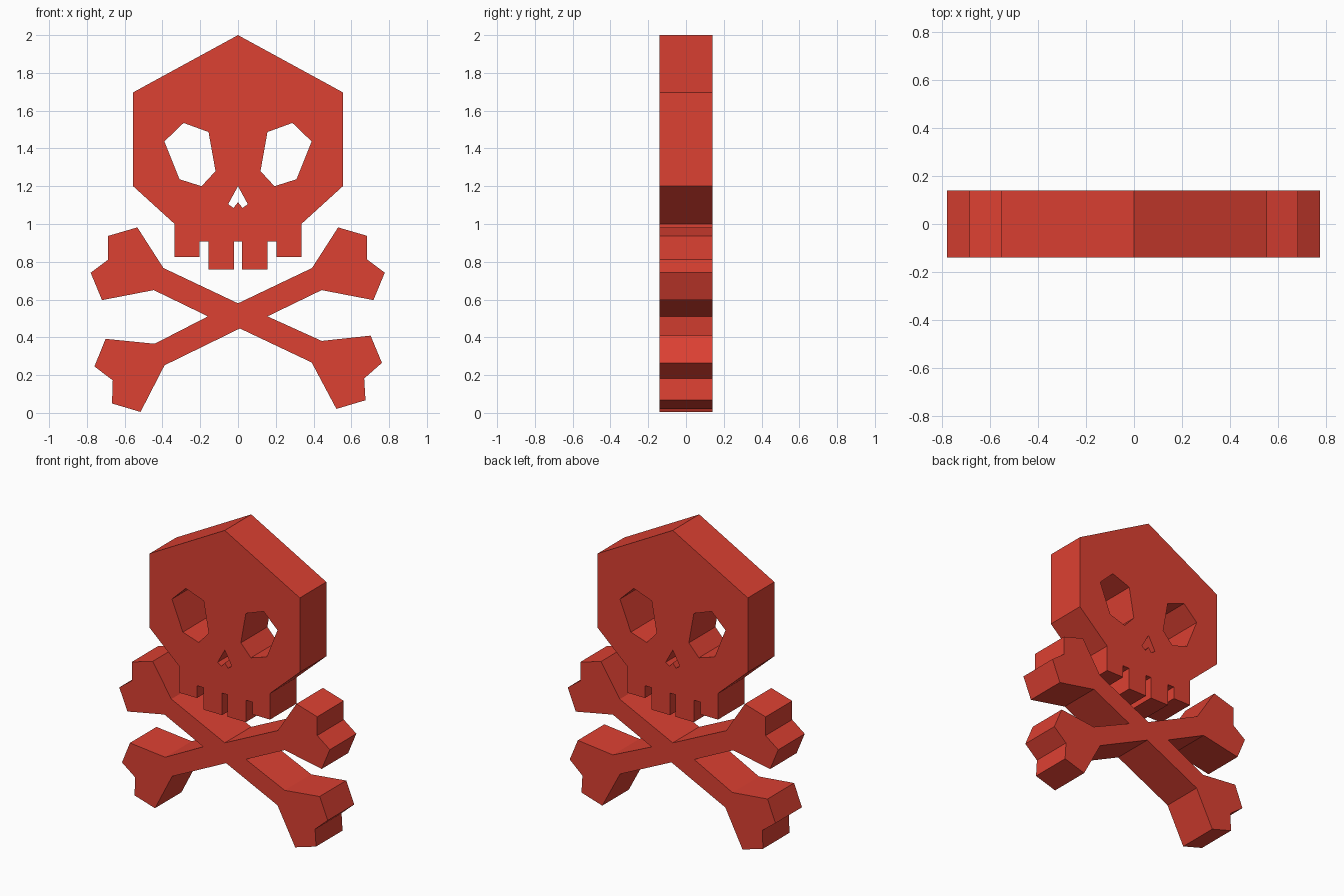
import bpy
import bmesh
import math
from mathutils import Matrix

if "Cube" in bpy.data.objects:
    bpy.data.objects.remove(bpy.data.objects["Cube"])

HALF_DEPTH = 0.14

red = bpy.data.materials.new("red")
red.diffuse_color = (0.72, 0.052, 0.032, 1.0)
red.use_nodes = True
red.node_tree.nodes["Principled BSDF"].inputs["Base Color"].default_value = red.diffuse_color


def flip(points):
    """Mirror a list of (x, z) points across x = 0."""
    return [(-x, z) for x, z in points]


def symmetric(half):
    """Close a right-hand half profile with its mirror image."""
    return half + [p for p in reversed(flip(half)) if p[0] != 0]


def plate(name, outlines):
    """Extrude filled outlines (first is the border, others are holes) along y."""
    curve = bpy.data.curves.new(name + "_profile", 'CURVE')
    curve.dimensions = '2D'
    curve.fill_mode = 'BOTH'
    curve.extrude = HALF_DEPTH
    for outline in outlines:
        spline = curve.splines.new('POLY')
        spline.points.add(len(outline) - 1)
        for point, (x, z) in zip(spline.points, outline):
            point.co = (x, z, 0, 1)
        spline.use_cyclic_u = True
    helper = bpy.data.objects.new(name + "_profile", curve)
    bpy.context.collection.objects.link(helper)
    deps = bpy.context.evaluated_depsgraph_get()
    mesh = bpy.data.meshes.new_from_object(helper.evaluated_get(deps))
    bpy.data.objects.remove(helper)

    # Stand upright, weld the caps to the walls, keep flat faces
    bm = bmesh.new()
    bm.from_mesh(mesh)
    bm.transform(Matrix.Rotation(math.pi / 2, 4, 'X'))
    bmesh.ops.remove_doubles(bm, verts=bm.verts, dist=0.0005)
    bmesh.ops.recalc_face_normals(bm, faces=bm.faces)
    for face in bm.faces:
        face.smooth = False
        face.material_index = 0
    bm.to_mesh(mesh)
    bm.free()
    mesh.materials.clear()
    mesh.materials.append(red)
    obj = bpy.data.objects.new(name, mesh)
    bpy.context.collection.objects.link(obj)
    return obj


# Skull: angular cranium, jaw and teeth, with eye and nose holes
skull = symmetric([
    (0, 2.0), (0.555, 1.697), (0.555, 1.2), (0.335, 1.0), (0.335, 0.825),
    (0.205, 0.825), (0.205, 0.907), (0.156, 0.907), (0.156, 0.76),
    (0.02, 0.76), (0.02, 0.907)])
eye = [(0.288, 1.535), (0.156, 1.487), (0.119, 1.28),
       (0.193, 1.2), (0.31, 1.237), (0.39, 1.437)]
nose = symmetric([(0, 1.2), (0.052, 1.105), (0.024, 1.085), (0, 1.115)])
plate("skull", [skull, eye, flip(eye), nose])

# Crossed bones: one joined outline, knobbed at all four ends
upper_end = [(0.392, 0.767), (0.53, 0.982), (0.684, 0.937), (0.684, 0.812),
             (0.777, 0.742), (0.717, 0.597), (0.443, 0.65), (0.156, 0.511)]
lower_right = [(0.443, 0.381), (0.702, 0.409), (0.762, 0.265), (0.668, 0.182),
               (0.675, 0.067), (0.521, 0.021), (0.39, 0.267)]
lower_left = [(-0.389, 0.252), (-0.516, 0.005), (-0.667, 0.05), (-0.663, 0.172),
              (-0.76, 0.246), (-0.701, 0.392), (-0.441, 0.366)]
upper_left = [(x - 0.003, z) for x, z in reversed(flip(upper_end))]
plate("crossed_bones", [[(0, 0.58)] + upper_end + lower_right
                        + [(0.01, 0.447)] + lower_left + upper_left])
